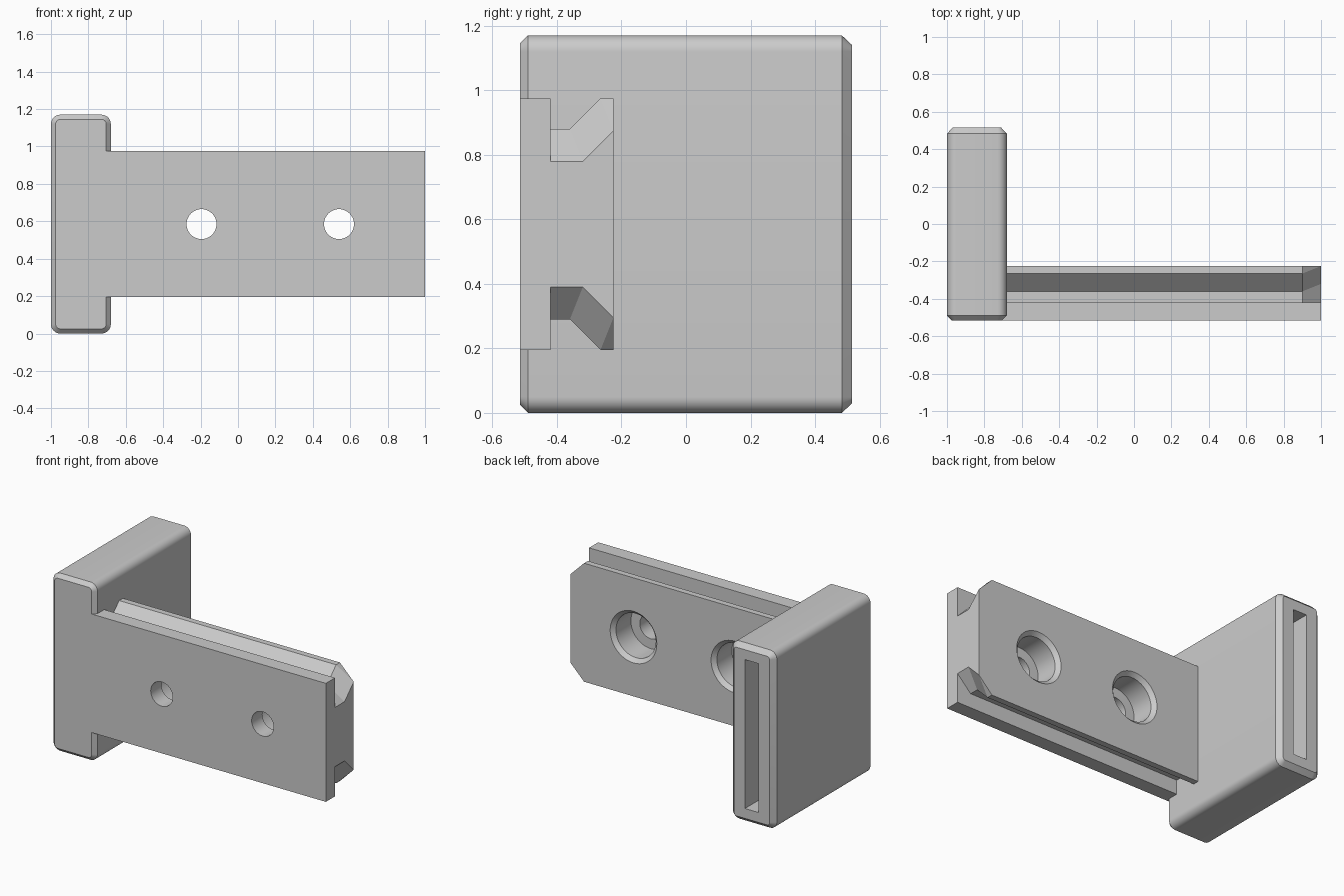
import bpy, bmesh, math

cube = bpy.data.objects.get("Cube")
if cube:
    bpy.data.objects.remove(cube, do_unlink=True)

MID_Z = 0.585

grey = bpy.data.materials.new("plain grey")
grey.use_nodes = True
grey.diffuse_color = (0.6, 0.6, 0.6, 1)
grey.node_tree.nodes["Principled BSDF"].inputs["Base Color"].default_value = (0.6, 0.6, 0.6, 1)


def loft(name, rings):
    """Skin a row of closed rings and cap both ends."""
    bm = bmesh.new()
    rows = [[bm.verts.new(p) for p in ring] for ring in rings]
    n = len(rows[0])
    for a, b in zip(rows, rows[1:]):
        for i in range(n):
            j = (i + 1) % n
            bm.faces.new((a[i], a[j], b[j], b[i]))
    bm.faces.new(rows[0])
    bm.faces.new(rows[-1])
    bmesh.ops.remove_doubles(bm, verts=bm.verts, dist=1e-5)
    bmesh.ops.dissolve_limit(bm, angle_limit=0.01, verts=bm.verts, edges=bm.edges)
    bmesh.ops.recalc_face_normals(bm, faces=bm.faces)
    mesh = bpy.data.meshes.new(name)
    bm.to_mesh(mesh)
    bm.free()
    mesh.materials.append(grey)
    obj = bpy.data.objects.new(name, mesh)
    bpy.context.collection.objects.link(obj)
    return obj


def rounded_ring(y, inset, cx=-0.84, hw=0.16, hz=0.585, radius=0.05, steps=8):
    """Rounded rectangle in the x-z plane."""
    r = radius - inset
    ring = []
    for k, (sx, sz) in enumerate([(1, 1), (-1, 1), (-1, -1), (1, -1)]):
        for s in range(steps + 1):
            a = math.pi / 2 * (k + s / steps)
            ring.append((cx + sx * (hw - radius) + r * math.cos(a), y,
                         MID_Z + sz * (hz - radius) + r * math.sin(a)))
    return ring


def circle_ring(x, y, r, sides=48):
    return [(x + r * math.cos(2 * math.pi * i / sides), y,
             MID_Z + r * math.sin(2 * math.pi * i / sides)) for i in range(sides)]


def rail_ring(x, half):
    """Mirror the upper half of the rail profile about its middle."""
    pts = half + [(y, -z) for y, z in reversed(half)]
    return [(x, y, MID_Z + z) for y, z in pts]


def select_only(obj):
    bpy.ops.object.select_all(action='DESELECT')
    obj.select_set(True)
    bpy.context.view_layer.objects.active = obj


def cut(obj, cutter):
    cutter.hide_render = True
    mod = obj.modifiers.new("cut", 'BOOLEAN')
    mod.operation = 'DIFFERENCE'
    mod.solver = 'EXACT'
    mod.object = cutter
    select_only(obj)
    bpy.ops.object.modifier_apply(modifier=mod.name)
    bpy.data.objects.remove(cutter, do_unlink=True)


# End block: rounded long edges, chamfered front and back
block = loft("end_block", [rounded_ring(-0.515, 0.025), rounded_ring(-0.49, 0),
                           rounded_ring(0.483, 0), rounded_ring(0.515, 0.03)])

# Tall narrow slot in the back of the block
slot = loft("slot_cutter", [[(x, y, MID_Z + z) for x, z in
                             [(-0.89, -0.49), (-0.79, -0.49), (-0.79, 0.49), (-0.89, 0.49)]]
                            for y in (0.0, 0.6)])
cut(block, slot)

# Grooved rail: front plate, neck and flared back, tapered at the free end
full = [(-0.515, 0.39), (-0.42, 0.39), (-0.42, 0.295),
        (-0.36, 0.295), (-0.265, 0.39), (-0.225, 0.39)]
tip = [(-0.515, 0.39), (-0.42, 0.39), (-0.42, 0.195),
       (-0.32, 0.195), (-0.225, 0.29), (-0.225, 0.29)]
rail = loft("grooved_rail", [rail_ring(-0.705, full), rail_ring(0.9, full), rail_ring(1, tip)])

# Two screw holes, counterbored and chamfered from the back
steps = [(-0.6, 0.08), (-0.405, 0.08), (-0.405, 0.145),
         (-0.25, 0.145), (-0.2, 0.195)]
for x in (-0.195, 0.54):
    cut(rail, loft("hole_cutter", [circle_ring(x, y, r) for y, r in steps]))

for obj in (block, rail):
    select_only(obj)
    bpy.ops.object.shade_smooth_by_angle(angle=math.radians(30))
